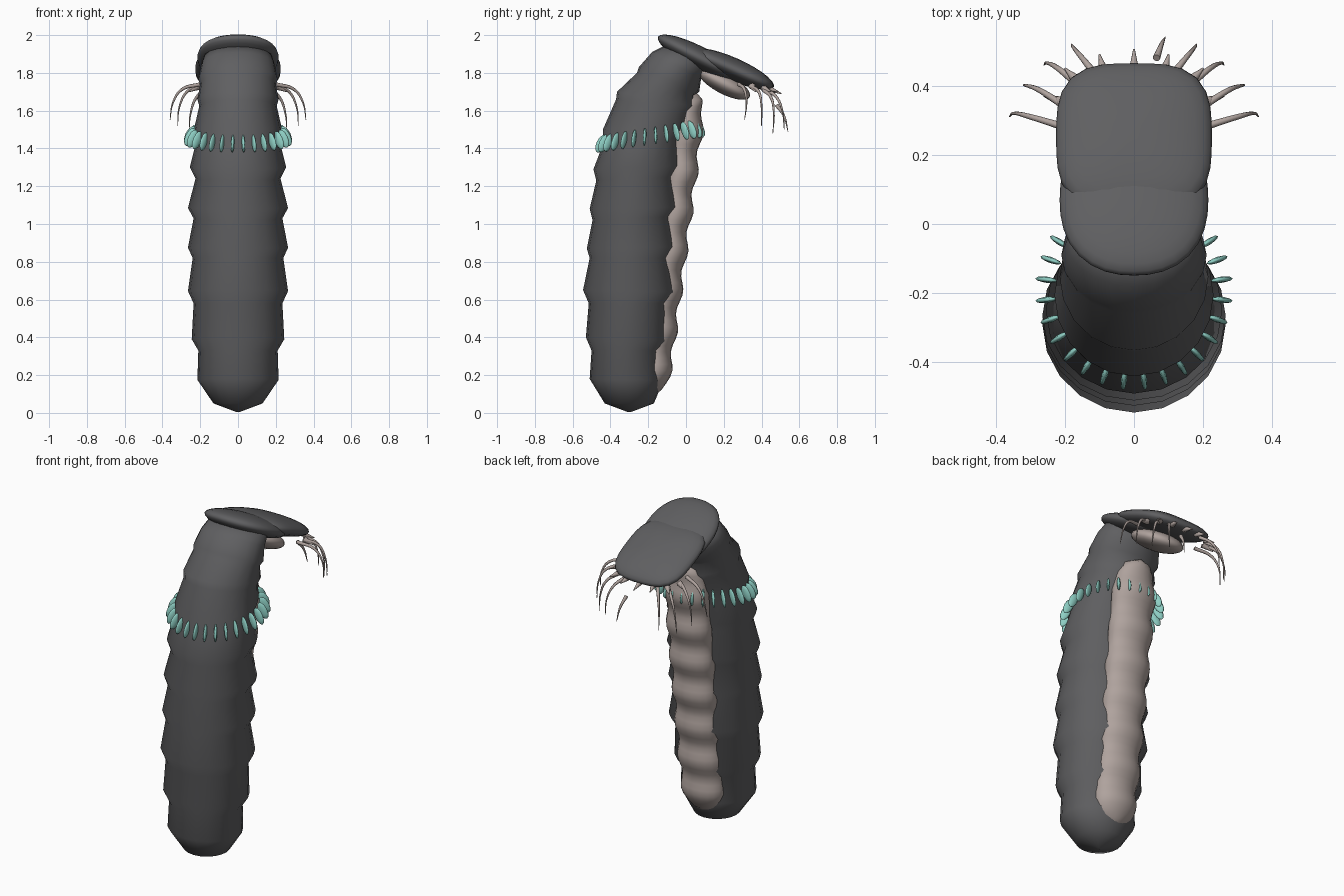
import bpy, bmesh, math
from mathutils import Vector, Matrix

if "Cube" in bpy.data.objects:
    bpy.data.objects.remove(bpy.data.objects["Cube"])


def material(name, r, g, b):
    m = bpy.data.materials.new(name)
    m.use_nodes = True
    m.diffuse_color = (r, g, b, 1)
    m.node_tree.nodes["Principled BSDF"].inputs["Base Color"].default_value = (r, g, b, 1)
    return m


grey = material("dark grey hide", .115, .115, .12)
beige = material("pale beige flesh", .43, .365, .34)
teal = material("teal spike", .27, .62, .55)


def finish(name, bm, mat):
    bmesh.ops.recalc_face_normals(bm, faces=bm.faces)
    for f in bm.faces:
        f.smooth = True
    mesh = bpy.data.meshes.new(name)
    bm.to_mesh(mesh)
    bm.free()
    mesh.materials.append(mat)
    obj = bpy.data.objects.new(name, mesh)
    bpy.context.collection.objects.link(obj)
    return obj


def loft(name, rings, mat, sides):
    """Skin elliptical rings given as (back y, back z, front y, front z, half width)."""
    bm = bmesh.new()
    loops = []
    for yb, zb, yf, zf, w in rings:
        mid = Vector((0, (yb + yf) / 2, (zb + zf) / 2))
        half = Vector((0, (yf - yb) / 2, (zf - zb) / 2))
        angles = [math.tau * i / sides for i in range(sides)]
        loops.append([bm.verts.new(mid + half * math.sin(a) + Vector((w * math.cos(a), 0, 0)))
                      for a in angles])
    for lo, hi in zip(loops, loops[1:]):
        for i in range(sides):
            j = (i + 1) % sides
            bm.faces.new((lo[i], lo[j], hi[j], hi[i]))
    bm.faces.new(loops[0])
    bm.faces.new(loops[-1])
    return finish(name, bm, mat)


def lens(name, y, z, size, tilt, power, mat):
    """Flattened ball with a rounded-box outline, tipped forward."""
    bm = bmesh.new()
    bmesh.ops.create_uvsphere(bm, u_segments=32, v_segments=14, radius=1)
    for v in bm.verts:
        r = math.hypot(v.co.x, v.co.y)
        if r > 1e-4:
            c, s = abs(v.co.x) / r, abs(v.co.y) / r
            k = (c ** power + s ** power) ** (-1 / power)
            v.co.x *= k
            v.co.y *= k
        v.co = Vector((v.co.x * size[0], v.co.y * size[1], v.co.z * size[2]))
    bm.transform(Matrix.Translation((0, y, z)) @ Matrix.Rotation(-math.radians(tilt), 4, 'X'))
    return finish(name, bm, mat)


def strand(name, points, radius, mat):
    """Tapered curved tube through the points."""
    cu = bpy.data.curves.new(name, 'CURVE')
    cu.dimensions = '3D'
    cu.bevel_depth = radius
    cu.bevel_resolution = 2
    cu.resolution_u = 6
    cu.use_fill_caps = True
    sp = cu.splines.new('BEZIER')
    sp.bezier_points.add(len(points) - 1)
    for i, (bp, p) in enumerate(zip(sp.bezier_points, points)):
        bp.co = p
        bp.handle_left_type = bp.handle_right_type = 'AUTO'
        bp.radius = 1 - .85 * i / (len(points) - 1)
    cu.materials.append(mat)
    obj = bpy.data.objects.new(name, cu)
    bpy.context.collection.objects.link(obj)


# Ridged body, bending forward at the neck
loft("body", [
    (-.31, .005, -.29, .005, .01),
    (-.43, .05, -.17, .05, .13),
    (-.51, .18, -.12, .17, .215),
    (-.50, .33, -.12, .33, .21),
    (-.53, .40, -.08, .38, .245),
    (-.515, .58, -.08, .58, .235),
    (-.545, .65, -.035, .64, .265),
    (-.51, .82, -.07, .82, .24),
    (-.525, .87, -.035, .88, .265),
    (-.495, 1.02, -.06, 1.04, .235),
    (-.51, 1.08, -.02, 1.09, .265),
    (-.475, 1.23, -.05, 1.25, .225),
    (-.49, 1.29, -.01, 1.31, .255),
    (-.44, 1.42, -.02, 1.46, .22),
    (-.44, 1.50, .03, 1.53, .23),
    (-.37, 1.66, .04, 1.59, .205),
    (-.365, 1.70, .06, 1.62, .215),
    (-.26, 1.80, .04, 1.68, .20),
    (-.25, 1.83, .07, 1.70, .21),
    (-.18, 1.91, .08, 1.77, .195),
    (-.10, 1.95, .12, 1.83, .18),
], grey, 20)

# Soft pale belly strip with gentle folds
belly = []
steps = 48
for i in range(steps + 1):
    t = i / steps
    z = .09 + 1.6 * t
    taper = min(1, math.sqrt(max(.02, 1 - (abs(t - .5) / .5) ** 14)))
    fold = .012 * math.cos(math.tau * (z - .64) / .21)
    front = .13 * z - .11 + fold - .07 * (1 - taper)
    belly.append((.13 * z - .29, z, front, z, (.135 + fold / 2) * taper))
loft("belly", belly, beige, 20)

# Overlapping head shields and the mouth pad beneath
lens("rear_head_shield", .07, 1.88, (.215, .245, .06), 27, 2.3, grey)
lens("front_head_shield", .25, 1.82, (.225, .235, .06), 24, 3.2, grey)
lens("mouth_pad", .20, 1.745, (.14, .155, .055), 28, 2.2, beige)

# Collar of thin leaf-shaped spikes
bm = bmesh.new()
count = 28
for i in range(count):
    a = math.tau * (i + .5) / count
    out = Matrix.Rotation(a, 4, 'Z')
    place = Matrix.Translation((.255 * math.cos(a), -.19 + .26 * math.sin(a),
                                1.465 + .04 * math.sin(a)))
    lean = Matrix.Rotation(-.45, 4, 'Y')
    shape = Matrix.Diagonal((.026, .009, .052, 1))
    bmesh.ops.create_uvsphere(bm, u_segments=8, v_segments=6, radius=1,
                              matrix=place @ out @ lean @ shape)
finish("collar_spikes", bm, teal)

# Drooping feelers and short teeth around the head rim
feelers = [
    ((.20, .28, 1.74), (.30, .31, 1.71), (.345, .32, 1.64), (.36, .31, 1.55)),
    ((.20, .34, 1.73), (.27, .385, 1.70), (.31, .40, 1.62), (.32, .40, 1.52)),
    ((.17, .41, 1.71), (.22, .45, 1.67), (.25, .465, 1.59), (.26, .46, 1.48)),
    ((.11, .43, 1.71), (.15, .48, 1.67), (.175, .51, 1.60), (.18, .52, 1.50)),
]
teeth = [
    ((.20, .35, 1.73), (.26, .37, 1.70)),
    ((.16, .41, 1.72), (.20, .45, 1.70)),
    ((.085, .43, 1.72), (.10, .49, 1.70)),
]
for side, word in ((1, "left"), (-1, "right")):
    for group, label, radius in ((feelers, "feeler", .011), (teeth, "tooth", .018)):
        for n, path in enumerate(group):
            strand(f"{word}_{label}_{n + 1}", [(side * x, y, z) for x, y, z in path], radius, beige)
strand("middle_tooth", [(0, .43, 1.72), (0, .505, 1.69)], .018, beige)
strand("loose_feeler", [(.065, .48, 1.63), (.08, .52, 1.57), (.09, .54, 1.49)], .011, beige)
